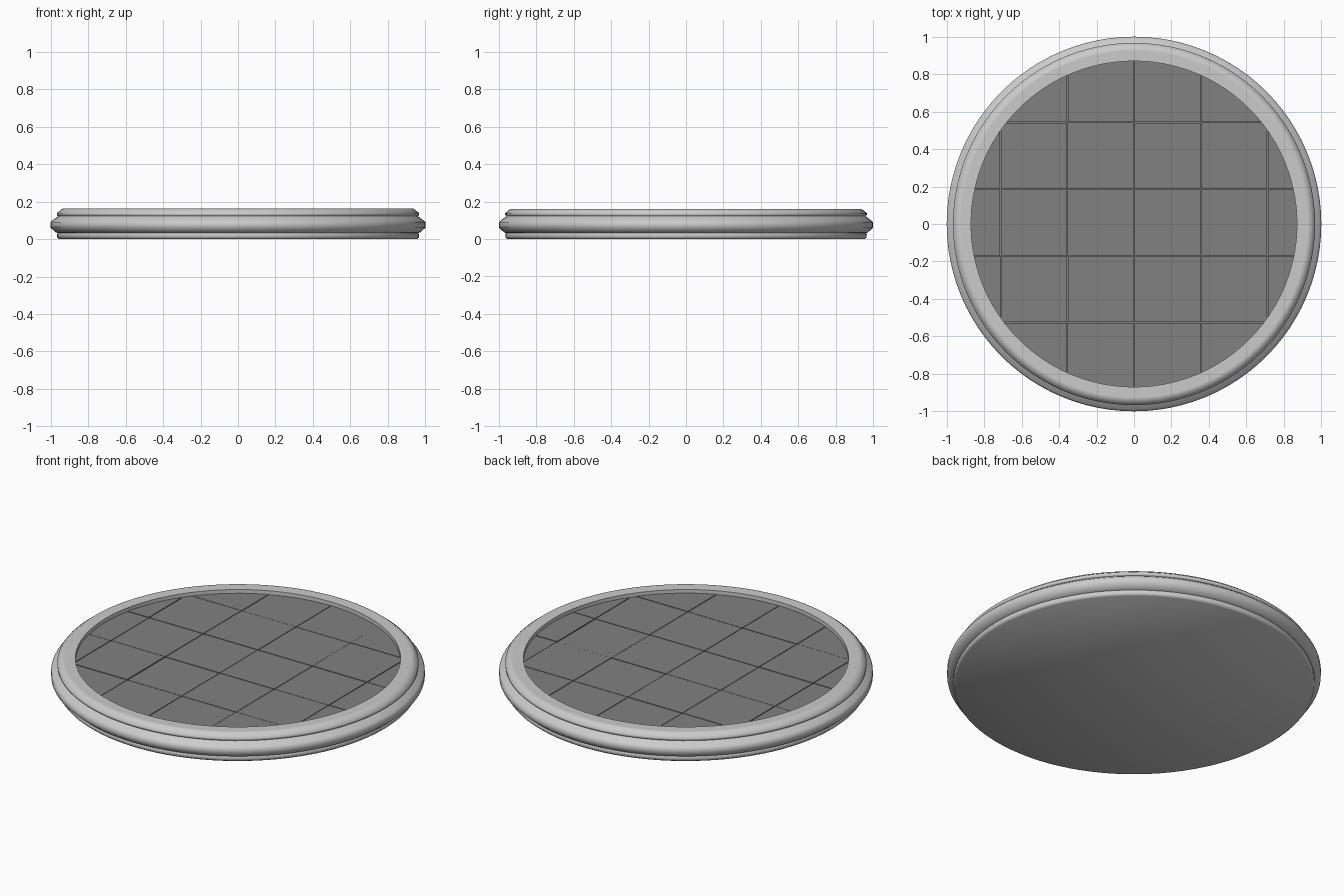
import bpy, bmesh, math, random
from mathutils import Vector

if "Cube" in bpy.data.objects:
    bpy.data.objects.remove(bpy.data.objects["Cube"])

random.seed(4)
SEG = 96
FLOOR, PITCH, GAP = 0.14, 0.356, 0.004
dark = bpy.data.materials.new("dark_stone")
dark.diffuse_color = (0.22, 0.22, 0.22, 1)
dark.use_nodes = True
dark.node_tree.nodes["Principled BSDF"].inputs["Base Color"].default_value = dark.diffuse_color


def finish(bm, name, smooth=False):
    bmesh.ops.recalc_face_normals(bm, faces=bm.faces)
    mesh = bpy.data.meshes.new(name)
    bm.to_mesh(mesh)
    bm.free()
    obj = bpy.data.objects.new(name, mesh)
    bpy.context.collection.objects.link(obj)
    if smooth:
        bpy.ops.object.select_all(action='DESELECT')
        obj.select_set(True)
        bpy.context.view_layer.objects.active = obj
        bpy.ops.object.shade_smooth_by_angle(angle=math.radians(60))
    return obj


# Moulded rim with a closed underside and a recessed bed
profile = [(0.955, 0), (0.965, 0.008), (0.967, 0.024), (0.962, 0.032),
           (0.973, 0.036), (1.0, 0.06), (1.0, 0.09), (0.99, 0.1),
           (0.967, 0.117), (0.96, 0.122), (0.967, 0.128), (0.967, 0.139),
           (0.938, 0.162), (0.925, 0.162), (0.87, 0.162), (0.87, 0.127)]
bm = bmesh.new()
rings = []
for r, z in profile:
    rings.append([bm.verts.new((r * math.cos(math.tau * i / SEG),
                                r * math.sin(math.tau * i / SEG), z))
                  for i in range(SEG)])
for a, b in zip(rings, rings[1:]):
    for i in range(SEG):
        j = (i + 1) % SEG
        bm.faces.new((a[i], a[j], b[j], b[i]))
bm.faces.new(rings[0])
bed = bm.faces.new(rings[-1])
bed.material_index = 1
rim = finish(bm, "base_rim", True)
stone = bpy.data.materials.new("pale_stone")
stone.diffuse_color = (0.8, 0.8, 0.8, 1)
stone.use_nodes = True
stone.node_tree.nodes["Principled BSDF"].inputs["Base Color"].default_value = stone.diffuse_color
rim.data.materials.append(stone)
rim.data.materials.append(dark)


# Paving slabs: a disc trimmed to each grid cell, then thickened
def slab(x0, y0):
    bm = bmesh.new()
    bmesh.ops.create_circle(bm, cap_ends=True, segments=SEG, radius=0.87)
    h = GAP / 2
    j = [h + random.uniform(-0.001, 0.001) for _ in range(4)]
    cuts = [((x0 + j[0], 0, 0), (-1, 0, 0)),
            ((x0 + PITCH - j[1], 0, 0), (1, 0, 0)),
            ((0, y0 + j[2], 0), (0, -1, 0)),
            ((0, y0 + PITCH - j[3], 0), (0, 1, 0))]
    for co, no in cuts:
        if bm.faces:
            bmesh.ops.bisect_plane(bm, geom=bm.verts[:] + bm.edges[:] + bm.faces[:],
                                   plane_co=co, plane_no=no, clear_outer=True)
    if not bm.faces:
        bm.free()
        return
    bmesh.ops.translate(bm, vec=(0, 0, 0.127), verts=bm.verts)
    top = bmesh.ops.extrude_face_region(bm, geom=bm.faces[:])["geom"]
    rise = FLOOR - 0.127 + random.uniform(-0.001, 0.001)
    bmesh.ops.translate(bm, vec=Vector((0, 0, rise)),
                        verts=[v for v in top if isinstance(v, bmesh.types.BMVert)])
    finish(bm, "floor_slab").data.materials.append(dark)


for col in range(-3, 3):
    for row in range(-3, 3):
        slab(col * PITCH, 0.186 + row * PITCH)
